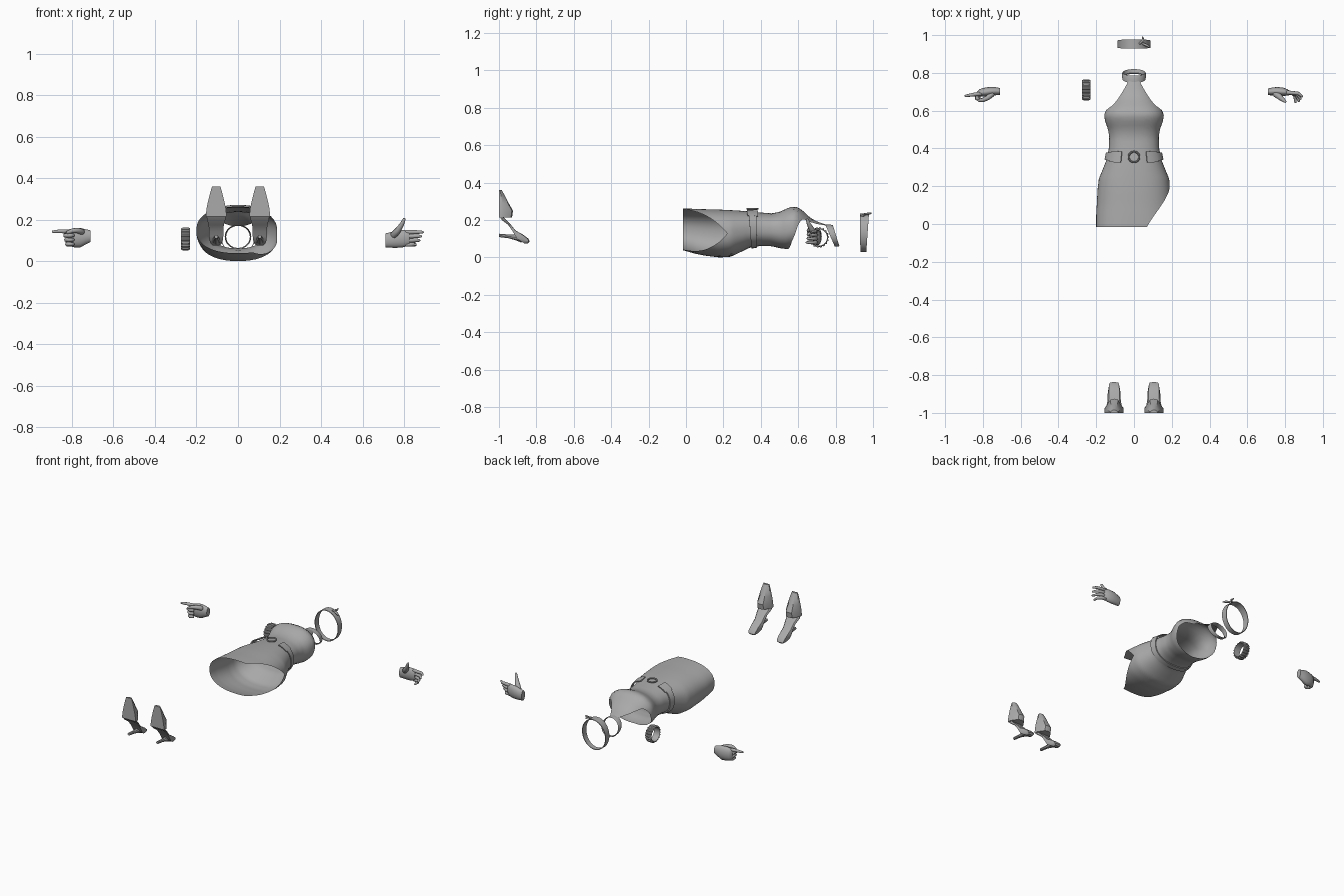
import bpy, math
from mathutils import Vector

if "Cube" in bpy.data.objects:
    bpy.data.objects.remove(bpy.data.objects["Cube"])

grey = bpy.data.materials.new("plain grey")
grey.diffuse_color = (0.4, 0.4, 0.4, 1)
grey.use_nodes = True
grey.node_tree.nodes["Principled BSDF"].inputs["Base Color"].default_value = grey.diffuse_color


def make(name, parts, angle=40):
    """Build one object from (rows, wrap_u, wrap_v, cap) grids of points."""
    verts, faces = [], []
    for rows, wrap_u, wrap_v, cap in parts:
        o, n, m = len(verts), len(rows), len(rows[0])
        verts += [tuple(p) for r in rows for p in r]
        for i in range(n if wrap_v else n - 1):
            for j in range(m if wrap_u else m - 1):
                a, b = i * m, (i + 1) % n * m
                k = (j + 1) % m
                faces.append((o + a + j, o + a + k, o + b + k, o + b + j))
        if cap:
            faces.append([o + j for j in range(m)][::-1])
            faces.append([o + (n - 1) * m + j for j in range(m)])
    me = bpy.data.meshes.new(name)
    me.from_pydata(verts, [], faces)
    me.materials.append(grey)
    ob = bpy.data.objects.new(name, me)
    bpy.context.collection.objects.link(ob)
    bpy.ops.object.select_all(action='DESELECT')
    ob.select_set(True)
    bpy.context.view_layer.objects.active = ob
    if len(parts) and parts[0][3] or any(not p[1] and not p[2] for p in parts) is False:
        bpy.ops.object.mode_set(mode='EDIT')
        bpy.ops.mesh.select_all(action='SELECT')
        bpy.ops.mesh.normals_make_consistent(inside=False)
        bpy.ops.object.mode_set(mode='OBJECT')
    bpy.ops.object.shade_smooth_by_angle(angle=math.radians(angle))
    return ob


def lerp(table, t):
    """Smooth interpolation of rows (t, a, b, ...)."""
    if t <= table[0][0]:
        return table[0][1:]
    for p, q in zip(table, table[1:]):
        if t <= q[0]:
            f = (t - p[0]) / (q[0] - p[0])
            return [a + (b - a) * f for a, b in zip(p[1:], q[1:])]
    return table[-1][1:]


def spow(v, e):
    return math.copysign(abs(v) ** e, v)


# ---- dress: y, half width, back z, front z
BODY = [(-.02, .2, .04, .262), (.05, .2, .02, .26), (.1, .197, .01, .258), (.18, .193, 0, .256),
        (.24, .186, .004, .253), (.29, .165, .028, .25), (.34, .145, .052, .246), (.40, .133, .062, .24),
        (.46, .131, .06, .236), (.50, .137, .05, .244), (.54, .152, .045, .262), (.575, .158, .05, .274),
        (.60, .15, .055, .268), (.63, .128, .058, .245), (.66, .108, .06, .215), (.70, .09, .06, .192),
        (.76, .062, .06, .172)]
# angle from the front centre, y of the upper edge
TOP = [(0, .76), (25, .755), (42, .69), (60, .625), (90, .595), (130, .565), (180, .545)]


def body(y, a, off=0.0):
    hw, lo, hi = lerp(BODY, y)
    c, r = (lo + hi) / 2, (hi - lo) / 2
    return ((hw + off) * spow(math.cos(a), .86), y, c + (r + off) * spow(math.sin(a), .86))


def hem(a):
    d = abs((math.degrees(a) + 180) % 360 - 180)
    return -.015 + .235 * max(0, 1 - d / 72) ** .72


def top(a):
    d = abs((math.degrees(a) - 90 + 180) % 360 - 180)
    return lerp(TOP, d)[0]


N = 64
angles = [2 * math.pi * j / N for j in range(N)]
rows = [[body(hem(a) + (top(a) - hem(a)) * i / 36, a) for a in angles] for i in range(37)]
make("dress", [(rows, True, False, False)], 60)


# ---- tilted neck band
def neck(y0, y1, r):
    return [(r * math.cos(a), (y0 + y1) / 2 + (y0 - y1) / 2 * math.sin(a), .117 + r * .93 * math.sin(a))
            for a in angles[::2]]


make("collar", [([neck(.745, .795, .062), neck(.77, .815, .064), neck(.785, .82, .06),
                  neck(.765, .80, .057)], True, True, False)])


# ---- belt with a gap at the front for the buckle
def belt_row(a, wide):
    s = (math.sin(a) + 1) / 2
    y, w = .365 - .01 * s, .014 + .008 * s + wide
    o = .006 + .01 * s
    return [body(y - w, a, o), body(y + w, a, o), body(y + w, a, o - .006), body(y - w, a, o - .006)]


g0 = math.radians(90 + 22)
rows = [belt_row(g0 + math.radians(316) * i / 60, 0) for i in range(61)]
make("belt", [(rows, True, False, True)], 35)
for side, nm in ((-1, "left"), (1, "right")):
    rows = [belt_row(math.pi / 2 - side * math.radians(22 + 4 * i), .008) for i in range(8)]
    make("belt_plate_" + nm, [(rows, True, False, True)], 35)


# ---- round buckle
def ring(cx, cy, cz, R, r, n=28, m=8):
    return [[(cx + (R + r * math.cos(v)) * math.cos(u), cy + (R + r * math.cos(v)) * math.sin(u),
              cz + r * math.sin(v)) for v in (2 * math.pi * k / m for k in range(m))]
            for u in (2 * math.pi * j / n for j in range(n))]


make("buckle", [(ring(0, .355, .26, .028, .005), True, True, False)])

# ---- ribbed bracelet, axis along x
rows = []
for j in range(72):
    u = 2 * math.pi * j / 72
    R = .055 if j % 4 < 2 else .050
    rows.append([(-.2525 + x, .71 + q * math.cos(u), .107 + q * math.sin(u))
                 for x, q in ((-.022, .044), (-.022, R - .004), (-.014, R), (.014, R), (.022, R - .004), (.022, .044))])
make("bracelet", [(rows, True, True, False)], 35)

# ---- headband, axis along y, with a small tie at the top
rows = []
for a in angles:
    s = (math.sin(a) + 1) / 2
    y, w = .948 + .006 * s, .016 + .008 * s
    rows.append([((.087 - d) * math.cos(a), y + k * w, .132 + (.103 - d) * math.sin(a))
                 for k, d in ((-1, 0), (1, 0), (1, .004), (-1, .004))])
make("headband", [(rows, True, True, False)], 35)


def tube(pts, m=10, cap=True):
    """Rounded tube through (x, y, z, r) points, closed with shrunk ends."""
    P = [Vector(p[:3]) for p in pts]
    out = []
    for i, p in enumerate(P):
        t = (P[min(i + 1, len(P) - 1)] - P[max(i - 1, 0)]).normalized()
        e = Vector((0, 0, 1)) if abs(t.z) < .9 else Vector((0, 1, 0))
        u = t.cross(e).normalized()
        w = u.cross(t)
        r = pts[i][3]

        def loop(c, q):
            return [c + (u * math.cos(k) + w * math.sin(k)) * q for k in (2 * math.pi * j / m for j in range(m))]
        if i == 0:
            out.append(loop(p - t * r * .6, r * .5))
        out.append(loop(p, r))
        if i == len(P) - 1:
            out.append(loop(p + t * r * .6, r * .6))
    return (out, True, False, cap)


def oval(stations, m=16):
    """Loft along x from (x, y, z, ry, rz)."""
    return ([[(x, y + a * math.cos(k), z + b * math.sin(k)) for k in (2 * math.pi * j / m for j in range(m))]
             for x, y, z, a, b in stations], True, False, True)


make("headband_tie", [tube([(.03, .955, .232, .006), (.05, .975, .234, .006), (.045, .99, .236, .004)]),
                      tube([(.045, .955, .228, .006), (.07, .945, .226, .007), (.084, .935, .222, .004)])], 60)

# ---- pointing hand
parts = [oval([(-.71, .702, .12, .018, .028), (-.735, .703, .117, .022, .037), (-.76, .702, .113, .024, .047),
               (-.79, .698, .113, .024, .046), (-.815, .695, .113, .02, .04), (-.83, .69, .113, .012, .032)]),
         tube([(-.81, .69, .142, .012), (-.85, .685, .144, .0095), (-.875, .681, .143, .008), (-.893, .678, .142, .006)])]
for k in range(3):
    z = .124 - .021 * k
    parts.append(tube([(-.81, .695, z, .011), (-.832 + .005 * k, .685, z, .0115), (-.832 + .005 * k, .664, z, .0105),
                       (-.812, .655, z, .01), (-.795, .662, z, .009)]))
parts.append(tube([(-.75, .688, .14, .015), (-.775, .668, .148, .013), (-.80, .656, .146, .011), (-.822, .654, .138, .008)]))
make("pointing_hand", parts, 60)

# ---- open hand
parts = [oval([(.71, .70, .10, .018, .034), (.735, .702, .102, .021, .037), (.76, .702, .106, .023, .042),
               (.79, .70, .108, .022, .042), (.815, .696, .11, .016, .038), (.825, .693, .11, .01, .032)])]
for z, x, y in ((.14, .89, .675), (.12, .882, .662), (.10, .873, .65), (.08, .855, .644)):
    parts.append(tube([(.81, .696, z, .011), (.838, .694, z, .0105), ((.838 + x) / 2 + .006, (.70 + y) / 2 + .004, z, .009),
                       (x, y, z, .006)]))
parts.append(tube([(.75, .69, .125, .018), (.772, .672, .15, .015), (.79, .657, .178, .011), (.801, .648, .203, .007)]))
make("open_hand", parts, 60)

# ---- high heeled shoes: z, sole y, upper y, half width
TOE = [(.36, -1, -.985, .02), (.33, -1, -.968, .029), (.29, -1, -.948, .039), (.25, -1, -.925, .047), (.215, -1, -.93, .05)]
ARCH = [(.225, -1, -.985, .048), (.20, -.985, -.962, .044), (.175, -.952, -.936, .037), (.145, -.93, -.912, .034),
        (.12, -.915, -.868, .034), (.1, -.904, -.842, .032), (.085, -.88, -.836, .027), (.076, -.865, -.845, .016)]


def shoe_loft(table, cx, domed):
    out = []
    for z, y0, y1, h in table:
        h2 = h * (.45 if domed else .8)
        out.append([(cx + x, y, z) for x, y in ((-h, y0), (h, y0), (h, y0 + (y1 - y0) * .35), (h2, y1 - (y1 - y0) * .08),
                                                (0, y1), (-h2, y1 - (y1 - y0) * .08), (-h, y0 + (y1 - y0) * .35))])
    return (out, True, False, True)


for side, nm in ((-1, "left"), (1, "right")):
    cx = side * .105
    heel = [[(cx + r * math.cos(k), y, z + r * math.sin(k)) for k in (math.pi * j / 4 for j in range(8))]
            for y, z, r in ((-1, .118, .009), (-.95, .113, .010), (-.91, .108, .016), (-.88, .102, .022))]
    make("toe_cap_" + nm, [shoe_loft(TOE, cx, True)], 35)
    make("shoe_back_" + nm, [shoe_loft(ARCH, cx, False)], 35)
    make("heel_" + nm, [(heel, True, False, True)], 35)
